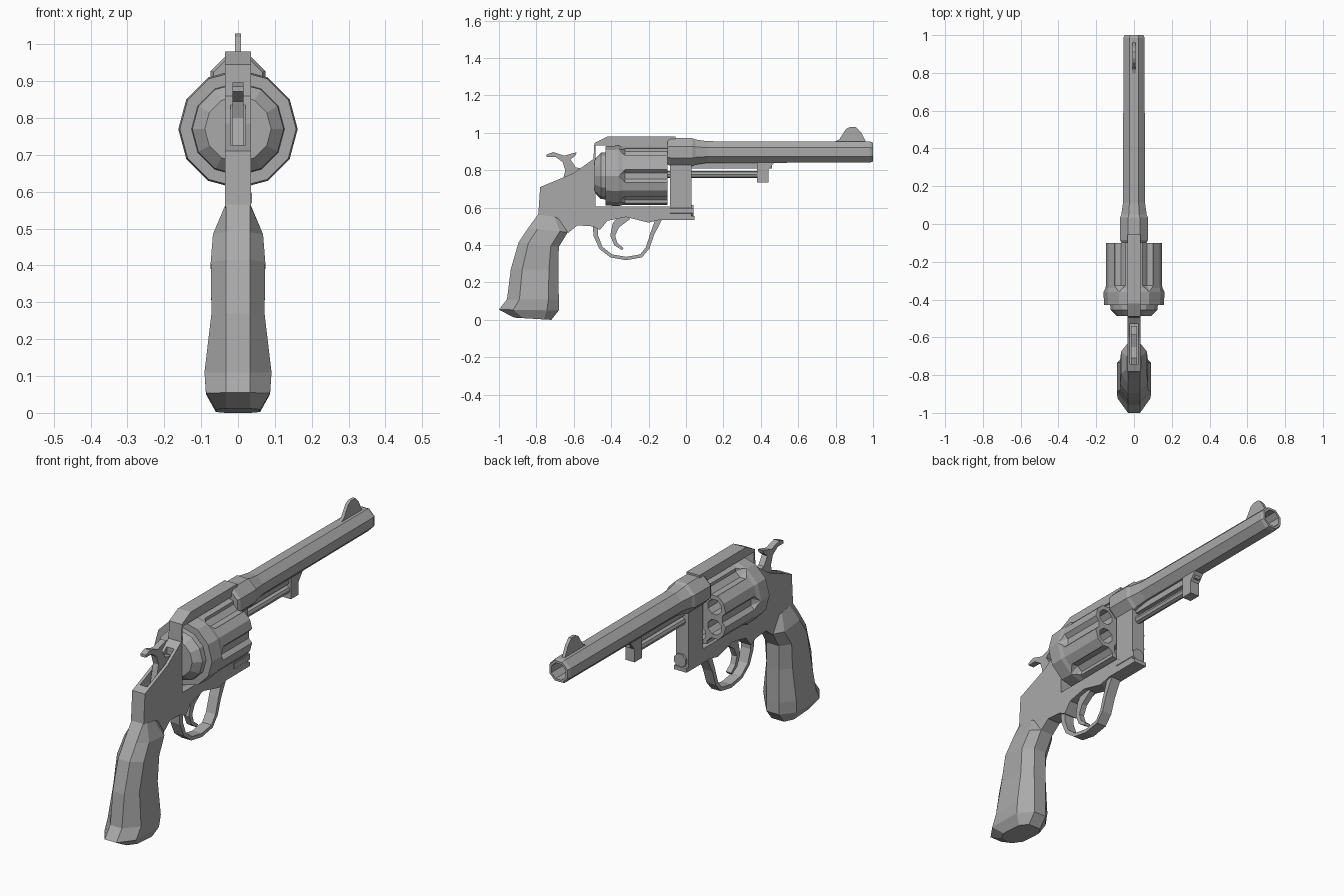
import bpy, bmesh, math

cube = bpy.data.objects.get("Cube")
if cube:
    bpy.data.objects.remove(cube, do_unlink=True)

steel = bpy.data.materials.new("grey_steel")
GREY = (0.4, 0.4, 0.4, 1)
steel.diffuse_color = GREY
steel.use_nodes = True
steel.node_tree.nodes["Principled BSDF"].inputs["Base Color"].default_value = GREY


def finish(name, bm):
    bmesh.ops.remove_doubles(bm, verts=bm.verts, dist=1e-5)
    bmesh.ops.recalc_face_normals(bm, faces=bm.faces)
    mesh = bpy.data.meshes.new(name)
    bm.to_mesh(mesh)
    bm.free()
    mesh.materials.append(steel)
    ob = bpy.data.objects.new(name, mesh)
    bpy.context.collection.objects.link(ob)
    return ob


def bridge(bm, rings, caps=True):
    """Skin a list of equal-length closed rings."""
    vs = [[bm.verts.new(p) for p in ring] for ring in rings]
    n = len(vs[0])
    for a, b in zip(vs, vs[1:]):
        for i in range(n):
            j = (i + 1) % n
            bm.faces.new((a[i], a[j], b[j], b[i]))
    if caps:
        bm.faces.new(vs[0])
        bm.faces.new(vs[-1])


def slab(name, profile, w, x=0):
    """Side profile (y, z) extruded to half width w."""
    bm = bmesh.new()
    bridge(bm, [[(x + s * w, y, z) for y, z in profile] for s in (-1, 1)])
    return finish(name, bm)


def turn(bm, profile, sides, cx, cz, phase=0.0):
    """Turned shape along y; profile is (y, radius)."""
    ang = [2 * math.pi * (i + phase) / sides for i in range(sides)]
    bridge(bm, [[(cx + r * math.cos(a), y, cz + r * math.sin(a)) for a in ang]
                for y, r in profile], caps=False)


def turned(name, profile, sides, cz, cx=0, phase=0.0):
    bm = bmesh.new()
    turn(bm, profile, sides, cx, cz, phase)
    return finish(name, bm)


def strip(name, path, w):
    """Bent bar of half width w along (y, z, thickness) points."""
    bm = bmesh.new()
    rings = []
    for i, (y, z, t) in enumerate(path):
        a, b = path[max(i - 1, 0)], path[min(i + 1, len(path) - 1)]
        dy, dz = b[0] - a[0], b[1] - a[1]
        k = t / 2 / math.hypot(dy, dz)
        ny, nz = -dz * k, dy * k
        rings.append([(-w, y - ny, z - nz), (w, y - ny, z - nz),
                      (w, y + ny, z + nz), (-w, y + ny, z + nz)])
    bridge(bm, rings)
    return finish(name, bm)


def box_profile(y0, y1, z0, z1):
    return [(y0, z0), (y1, z0), (y1, z1), (y0, z1)]


def cut(ob, cutter):
    mod = ob.modifiers.new("cut", 'BOOLEAN')
    mod.operation, mod.solver, mod.object = 'DIFFERENCE', 'EXACT', cutter
    bpy.context.view_layer.objects.active = ob
    bpy.ops.object.modifier_apply(modifier=mod.name)
    bpy.data.objects.remove(cutter, do_unlink=True)


BORE_Z, DRUM_Z = 0.897, 0.77

# Frame with drum window and hammer slot
frame = slab("frame", [
    (0.045, 0.535), (0.045, 0.555), (0.03, 0.555), (0.03, 0.88), (-0.055, 0.9),
    (-0.055, 0.98), (-0.42, 0.98), (-0.49, 0.945), (-0.495, 0.86), (-0.6, 0.785),
    (-0.78, 0.71), (-0.79, 0.56), (-0.68, 0.54), (-0.63, 0.465), (-0.58, 0.505),
    (-0.5, 0.5), (-0.46, 0.48), (-0.42, 0.53), (-0.32, 0.55), (-0.2, 0.52),
    (-0.14, 0.535)], 0.035)
cut(frame, slab("window_cutter", box_profile(-0.485, -0.085, 0.605, 0.933), 0.1))
cut(frame, slab("slot_cutter", box_profile(-0.74, -0.53, 0.69, 0.9), 0.02))

# Barrel with collar and hollow muzzle, flat side up
octo = 1 / math.cos(math.pi / 8)
turned("barrel", [(y, r * octo) for y, r in [
    (-0.1, 0), (-0.1, 0.066), (-0.085, 0.074), (0.035, 0.074), (0.05, 0.067),
    (0.115, 0.058), (0.985, 0.056), (1, 0.05), (1, 0.039), (0.8, 0.039), (0.8, 0)]],
    8, BORE_Z, phase=0.5)
slab("under_rib", box_profile(0.02, 0.46, 0.81, 0.86), 0.014)
slab("front_sight", [(0.78, 0.945), (0.82, 0.965), (0.855, 1.02), (0.875, 1.03),
                     (0.91, 1.03), (0.935, 1.005), (0.965, 0.945)], 0.008)

# Ejector rod and its lug
turned("ejector_rod", [(-0.12, 0), (-0.12, 0.019), (0.39, 0.019), (0.39, 0)], 8, 0.778)
slab("rod_lug", [(0.38, 0.735), (0.44, 0.735), (0.44, 0.8), (0.475, 0.845),
                 (0.38, 0.845)], 0.025)

# Crane tube under the front post
turned("crane_tube", [(-0.085, 0), (-0.085, 0.034), (0.04, 0.034), (0.04, 0)],
       8, 0.583, cx=0.006, phase=0.5)

# Drum with six flutes and six chambers
drum = turned("drum", [(-0.43, 0), (-0.43, 0.158), (-0.36, 0.162), (-0.34, 0.157),
                       (-0.1, 0.157), (-0.1, 0)], 12, DRUM_Z)
cutters = bmesh.new()
for k in range(6):
    a = k * math.pi / 3
    turn(cutters, [(-0.365, 0), (-0.325, 0.042), (0, 0.042), (0, 0)], 8,
         0.168 * math.cos(a), DRUM_Z + 0.168 * math.sin(a), 0.5)
    a += math.pi / 6
    turn(cutters, [(-0.4, 0), (-0.4, 0.039), (0, 0.039), (0, 0)], 8,
         0.1 * math.cos(a), DRUM_Z + 0.1 * math.sin(a), 0.5)
cut(drum, finish("drum_cutter", cutters))

# Recoil shield behind the drum
turned("recoil_shield", [(-0.42, 0), (-0.42, 0.127), (-0.455, 0.124),
                         (-0.488, 0.09), (-0.488, 0)], 12, DRUM_Z)

# Hammer
slab("hammer", [(-0.745, 0.885), (-0.71, 0.897), (-0.65, 0.878), (-0.585, 0.896),
                (-0.59, 0.88), (-0.617, 0.857), (-0.59, 0.815), (-0.54, 0.805),
                (-0.54, 0.7), (-0.67, 0.7), (-0.645, 0.8), (-0.66, 0.845),
                (-0.7, 0.872), (-0.745, 0.872)], 0.015)

# Trigger and guard
strip("trigger", [(-0.32, 0.56, 0.06), (-0.375, 0.505, 0.04), (-0.392, 0.45, 0.026),
                  (-0.375, 0.405, 0.02), (-0.338, 0.378, 0.014)], 0.014)
strip("trigger_guard", [(-0.485, 0.515, 0.03), (-0.482, 0.45, 0.024),
                        (-0.455, 0.385, 0.02), (-0.4, 0.342, 0.018),
                        (-0.32, 0.328, 0.018), (-0.24, 0.342, 0.018),
                        (-0.205, 0.385, 0.02), (-0.18, 0.46, 0.022),
                        (-0.145, 0.54, 0.034)], 0.026)

# Grip: faceted rings, each (back y, back z, front y, front z, half width)
grip = bmesh.new()
rings = []
for by, bz, fy, fz, w in [(-0.79, 0.565, -0.68, 0.545, 0.036),
                          (-0.845, 0.49, -0.632, 0.468, 0.068),
                          (-0.895, 0.415, -0.68, 0.39, 0.074),
                          (-0.937, 0.27, -0.682, 0.27, 0.072),
                          (-0.957, 0.11, -0.68, 0.11, 0.091),
                          (-1.0, 0.055, -0.68, 0.05, 0.087),
                          (-0.92, 0.012, -0.72, 0.0, 0.06)]:
    half = [(0.032, 0), (w, 0.24), (w, 0.8), (0.034, 1)]
    loop = half + [(-x, t) for x, t in reversed(half)]
    rings.append([(x, by + (fy - by) * t, bz + (fz - bz) * t) for x, t in loop])
bridge(grip, rings)
finish("grip", grip)
